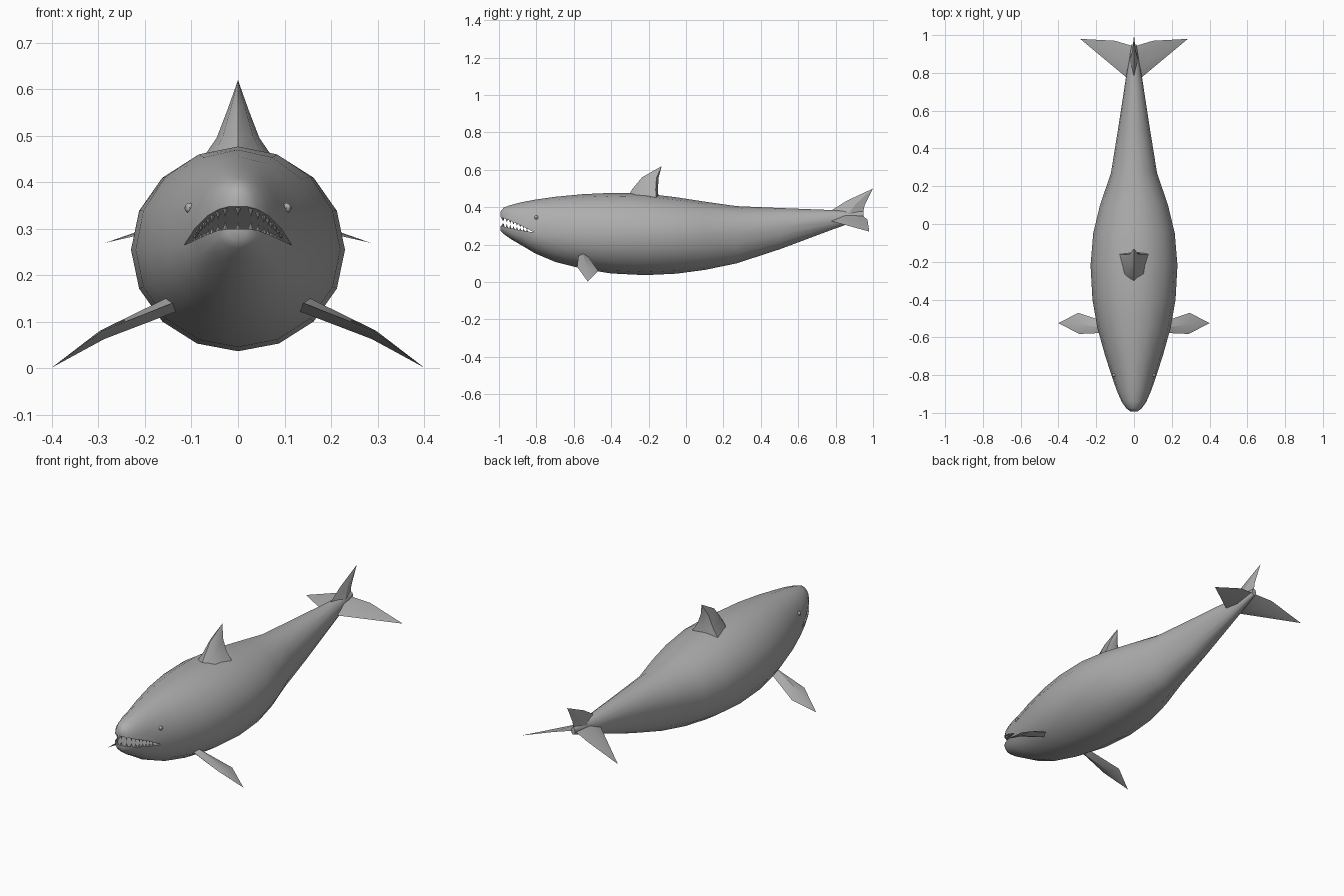
import bpy, bmesh, math
from mathutils import Vector

if "Cube" in bpy.data.objects:
    bpy.data.objects.remove(bpy.data.objects["Cube"])

grey = bpy.data.materials.new("skin_grey")
grey.diffuse_color = (0.42, 0.42, 0.42, 1)
grey.use_nodes = True
grey.node_tree.nodes["Principled BSDF"].inputs["Base Color"].default_value = grey.diffuse_color


def finish(name, bm, angle=35):
    bmesh.ops.remove_doubles(bm, verts=bm.verts, dist=1e-5)
    bmesh.ops.recalc_face_normals(bm, faces=bm.faces)
    me = bpy.data.meshes.new(name)
    bm.to_mesh(me)
    bm.free()
    me.materials.append(grey)
    ob = bpy.data.objects.new(name, me)
    bpy.context.collection.objects.link(ob)
    bpy.ops.object.select_all(action='DESELECT')
    ob.select_set(True)
    bpy.context.view_layer.objects.active = ob
    if angle:
        bpy.ops.object.shade_smooth_by_angle(angle=math.radians(angle))
    return ob


def loft(name, rings, angle=35):
    """Skin closed rings of points; a one-point ring makes a tip."""
    bm = bmesh.new()
    vs = [[bm.verts.new(p) for p in r] for r in rings]
    for a, b in zip(vs, vs[1:]):
        n = len(a)
        for i in range(n):
            j = (i + 1) % n
            if len(b) == 1:
                bm.faces.new((a[i], a[j], b[0]))
            else:
                bm.faces.new((a[i], a[j], b[j], b[i]))
    bm.faces.new(vs[0])
    if len(vs[-1]) > 2:
        bm.faces.new(vs[-1])
    return finish(name, bm, angle)


# Body stations: y, half width, top, upper lip, lower lip, bottom
STATIONS = [
    (-.992, .020, .376, .348, .300, .275),
    (-.975, .042, .398, .342, .297, .258),
    (-.94, .066, .411, .328, .288, .232),
    (-.88, .092, .427, .302, .276, .197),
    (-.81, .116, .440, .265, .265, .155),
    (-.70, .152, .456, .260, .260, .108),
    (-.55, .194, .470, .255, .255, .070),
    (-.40, .220, .477, .255, .255, .046),
    (-.22, .230, .474, .255, .255, .037),
    (-.05, .216, .453, .255, .255, .045),
    (.10, .180, .430, .260, .260, .065),
    (.27, .122, .406, .270, .270, .100),
    (.50, .085, .396, .300, .300, .175),
    (.78, .042, .385, .335, .335, .280),
    (.95, .012, .378, .360, .360, .340)]
MOUTH = 4   # station of the mouth corners

# Body with an upper snout and a lower jaw that split in front of the corners
bm = bmesh.new()
for side in (1, -1):
    arcs = []
    for y, w, top, zu, zl, bot in STATIONS:
        z0, h = (zu, top - zu) if side == 1 else (zl, bot - zl)
        arcs.append([bm.verts.new((w * math.cos(math.pi * k / 8), y,
                                   z0 + h * math.sin(math.pi * k / 8)))
                     for k in range(9)])
    for n, (a, b) in enumerate(zip(arcs, arcs[1:])):
        for k in range(8):
            bm.faces.new((a[k], a[k + 1], b[k + 1], b[k]))
        if n < MOUTH:
            bm.faces.new((a[0], a[8], b[8], b[0]))
    bm.faces.new(arcs[0])
    bm.faces.new(arcs[-1])
finish("body", bm, 50)


# Teeth along both lips
def lip(y, col):
    for a, b in zip(STATIONS, STATIONS[1:]):
        if a[0] <= y <= b[0]:
            f = (y - a[0]) / (b[0] - a[0])
            return a[1] + f * (b[1] - a[1]), a[col] + f * (b[col] - a[col])


bm = bmesh.new()


def tooth(x, y, z, length):
    r = .006
    base = [bm.verts.new((x + r * math.cos(t), y + r * math.sin(t), z))
            for t in (0, math.pi / 2, math.pi, 3 * math.pi / 2)]
    tip = bm.verts.new((x, y, z + length))
    bm.faces.new(base)
    for i in range(4):
        bm.faces.new((base[i], base[(i + 1) % 4], tip))


for col, d in ((3, -1), (4, 1)):
    for i in range(8):
        y = -.98 + i * .018
        w, z = lip(y, col)
        for s in (1, -1):
            tooth(s * (w - .008), y + .004, z - d * .002, d * (.021 - .0013 * i))
    tooth(0, -.982, lip(-.982, col)[1] - d * .002, d * .019)
finish("teeth", bm, 0)

# Eyes: small bumps on the head
for name, s in (("right_eye", 1), ("left_eye", -1)):
    bm = bmesh.new()
    bmesh.ops.create_uvsphere(bm, u_segments=8, v_segments=6, radius=.011)
    bmesh.ops.translate(bm, verts=bm.verts, vec=(s * .104, -.80, .345))
    finish(name, bm)


# Dorsal fin: flared base, swept tip
def fin_ring(z, yf, yr, hw):
    m = yf + (yr - yf) * .3
    return [(0, yf, z), (hw * .7, m, z), (hw, yr, z - hw * .1),
            (0, yr + .012, z), (-hw, yr, z - hw * .1), (-hw * .7, m, z)]


loft("dorsal_fin", [fin_ring(.43, -.33, -.158, .098),
                    fin_ring(.50, -.285, -.162, .046),
                    fin_ring(.56, -.235, -.158, .022),
                    [(0, -.13, .62)]], 50)


# Paired fins: diamond sections given by leading edge, trailing edge, thickness
def diamond(lead, trail, thick, s):
    a, b = Vector(lead), Vector(trail)
    m, up = a.lerp(b, .45), Vector((.45, 0, .9)) * thick
    return [(s * p.x, p.y, p.z) for p in (a, m + up, b, m - up)]


for name, s in (("right", 1), ("left", -1)):
    loft(name + "_pectoral_fin", [
        diamond((.13, -.575, .145), (.13, -.525, .14), .018, s),
        diamond((.29, -.582, .082), (.295, -.47, .06), .010, s),
        [(s * .40, -.525, .002)]], 25)
    loft(name + "_tail_fluke", [
        diamond((.0, .74, .335), (.0, .94, .357), .018, s),
        diamond((.045, .78, .325), (.10, .97, .335), .008, s),
        [(s * .285, .98, .27)]], 25)

# Upright tail fin
loft("upper_tail_fin", [
    [(0, .76, .372), (.026, .86, .355), (0, .945, .36), (-.026, .86, .355)],
    [(0, .86, .435), (.010, .91, .42), (0, .955, .41), (-.010, .91, .42)],
    [(0, 1.0, .50)]], 25)
